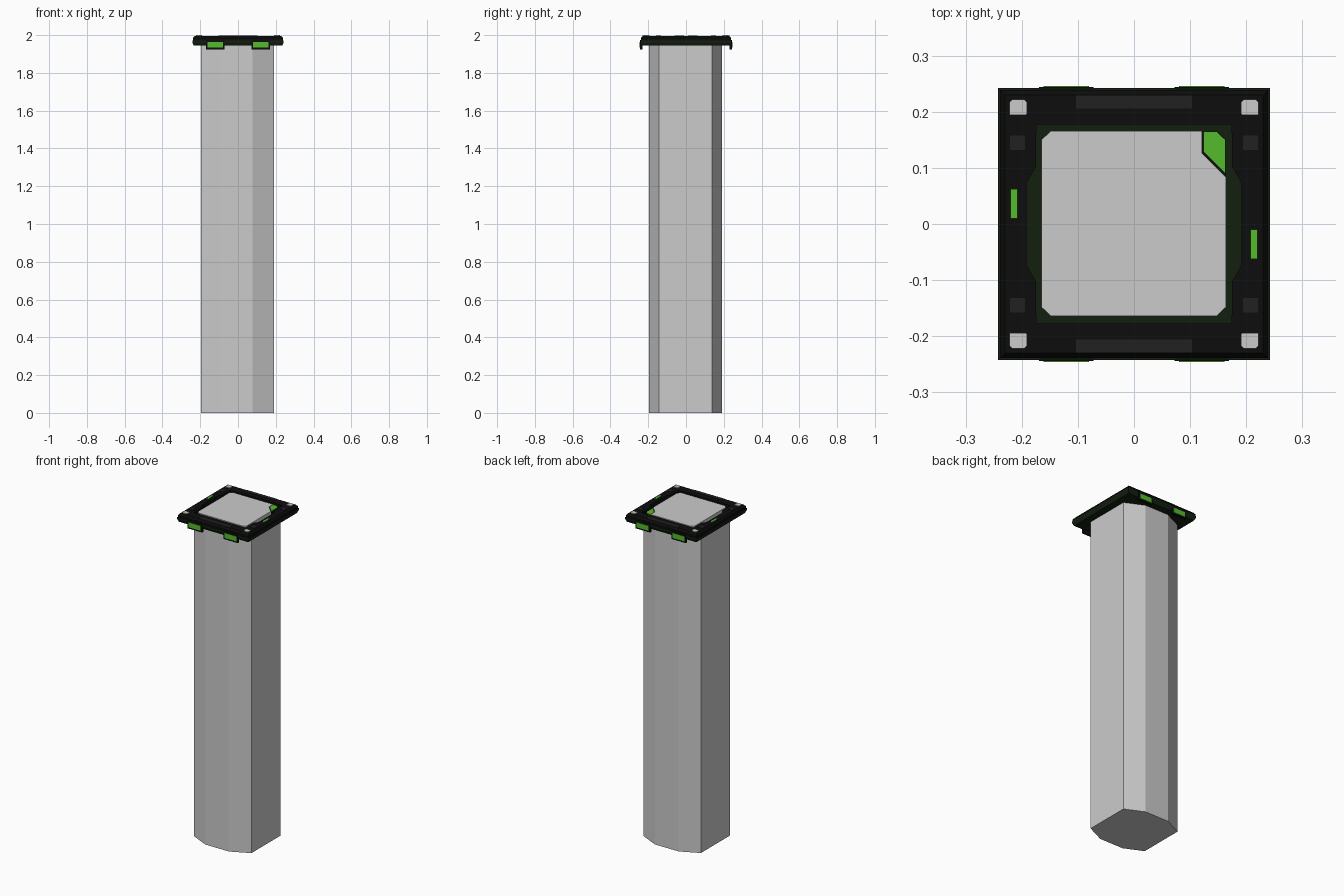
import bpy, bmesh

if "Cube" in bpy.data.objects:
    bpy.data.objects.remove(bpy.data.objects["Cube"])


def material(name, r, g, b):
    m = bpy.data.materials.new(name)
    m.diffuse_color = (r, g, b, 1)
    m.use_nodes = True
    m.node_tree.nodes["Principled BSDF"].inputs["Base Color"].default_value = m.diffuse_color
    return m


BLACK = material("black", 0.004, 0.004, 0.004)
DARK = material("dark_green", 0.006, 0.014, 0.005)
GREEN = material("green", 0.09, 0.5, 0.025)
WHITE = material("pale_grey", 0.85, 0.88, 0.85)
CHARCOAL = material("charcoal", 0.015, 0.015, 0.015)


def loft(name, loops, mat=None):
    """Solid through stacked loops of equal length: [(points, z), ...]."""
    bm = bmesh.new()
    rings = [[bm.verts.new((x, y, z)) for x, y in pts] for pts, z in loops]
    n = len(rings[0])
    for a, b in zip(rings, rings[1:]):
        for i in range(n):
            j = (i + 1) % n
            bm.faces.new((a[i], a[j], b[j], b[i]))
    bm.faces.new(rings[0][::-1])
    bm.faces.new(rings[-1])
    bmesh.ops.recalc_face_normals(bm, faces=bm.faces)
    me = bpy.data.meshes.new(name)
    bm.to_mesh(me)
    bm.free()
    ob = bpy.data.objects.new(name, me)
    bpy.context.collection.objects.link(ob)
    if mat:
        me.materials.append(mat)
    return ob


def rect(x0, x1, y0, y1):
    return [(x0, y0), (x1, y0), (x1, y1), (x0, y1)]


def square(h):
    return rect(-h, h, -h, h)


def box(name, x, y, z, mat):
    return loft(name, [(rect(*x, *y), z[0]), (rect(*x, *y), z[1])], mat)


def prism(name, pts, z0, z1, mat=None):
    return loft(name, [(pts, z0), (pts, z1)], mat)


def quad_mirror(pts):
    """Complete an outline from its +x +y quarter, listed anticlockwise."""
    left = [(-x, y) for x, y in reversed(pts)]
    top = pts + left
    return top + [(-x, -y) for x, y in top]


# Eight-sided column, very slightly off centre
column = [(x - 0.003, y - 0.003) for x, y in quad_mirror([(0.194, 0.14), (0.08, 0.194)])]
prism("column", column, 0, 1.96)

# Dark green cap base with flared rim
loft("cap_base", [(square(0.234), 1.944), (square(0.242), 1.962), (square(0.242), 1.972)], DARK)

# Black frame with a chamfered outer edge and an opening cut through it
frame = loft("cap_frame", [(square(0.239), 1.970), (square(0.239), 1.984),
                           (square(0.230), 1.995)], BLACK)
opening = quad_mirror([(0.192, 0.072), (0.183, 0.088), (0.175, 0.102), (0.174, 0.177)])
cutter = prism("opening_cutter", opening, 1.95, 2.05)
cutter.hide_render = True
cut = frame.modifiers.new("opening", 'BOOLEAN')
cut.operation = 'DIFFERENCE'
cut.solver = 'EXACT'
cut.object = cutter
bpy.context.view_layer.objects.active = frame
bpy.ops.object.modifier_apply(modifier=cut.name)
bpy.data.objects.remove(cutter)

# Grey top panel with clipped corners and a larger notch
panel = [(-0.148, -0.164), (0.147, -0.164), (0.164, -0.148), (0.164, 0.083),
         (0.121, 0.126), (0.121, 0.166), (-0.148, 0.166), (-0.165, 0.150), (-0.165, -0.148)]
prism("top_panel", panel, 1.97, 1.993)

# Green corner tab filling the notch, on a black backing
tab = [(0.164, 0.086), (0.164, 0.150), (0.147, 0.166), (0.121, 0.166), (0.121, 0.128)]
prism("corner_tab_backing", tab, 1.97, 1.987, BLACK)
tab = [(0.163, 0.090), (0.163, 0.150), (0.147, 0.165), (0.124, 0.165), (0.124, 0.129)]
prism("corner_tab", tab, 1.985, 1.992, GREEN)

for sx in (-1, 1):
    # Green slot lights on the two sides
    cy = -sx * 0.036
    box("side_light", (sx * 0.214 - 0.006, sx * 0.214 + 0.006),
        (cy - 0.026, cy + 0.026), (1.985, 1.998), GREEN)

    for sy in (-1, 1):
        # Pale corner studs with one clipped corner
        stud = [(0.191, 0.196), (0.193, 0.194), (0.222, 0.194), (0.222, 0.217),
                (0.217, 0.222), (0.196, 0.222), (0.191, 0.217)]
        prism("corner_stud", [(sx * x, sy * y) for x, y in stud], 1.985, 2.0, WHITE)
        # Charcoal pads beside the studs
        box("charcoal_pad", sorted((sx * 0.194, sx * 0.221)),
            sorted((sy * 0.132, sy * 0.158)), (1.985, 1.997), CHARCOAL)
        # Hanging clips with green faces
        box("clip", sorted((sx * 0.072, sx * 0.169)),
            sorted((sy * 0.231, sy * 0.244)), (1.925, 1.974), BLACK)
        box("clip_face", sorted((sx * 0.080, sx * 0.161)),
            sorted((sy * 0.240, sy * 0.246)), (1.934, 1.964), GREEN)

# Charcoal strips along the front and back of the frame
for sy in (-1, 1):
    box("frame_strip", (-0.103, 0.103), sorted((sy * 0.206, sy * 0.229)),
        (1.985, 1.997), CHARCOAL)
